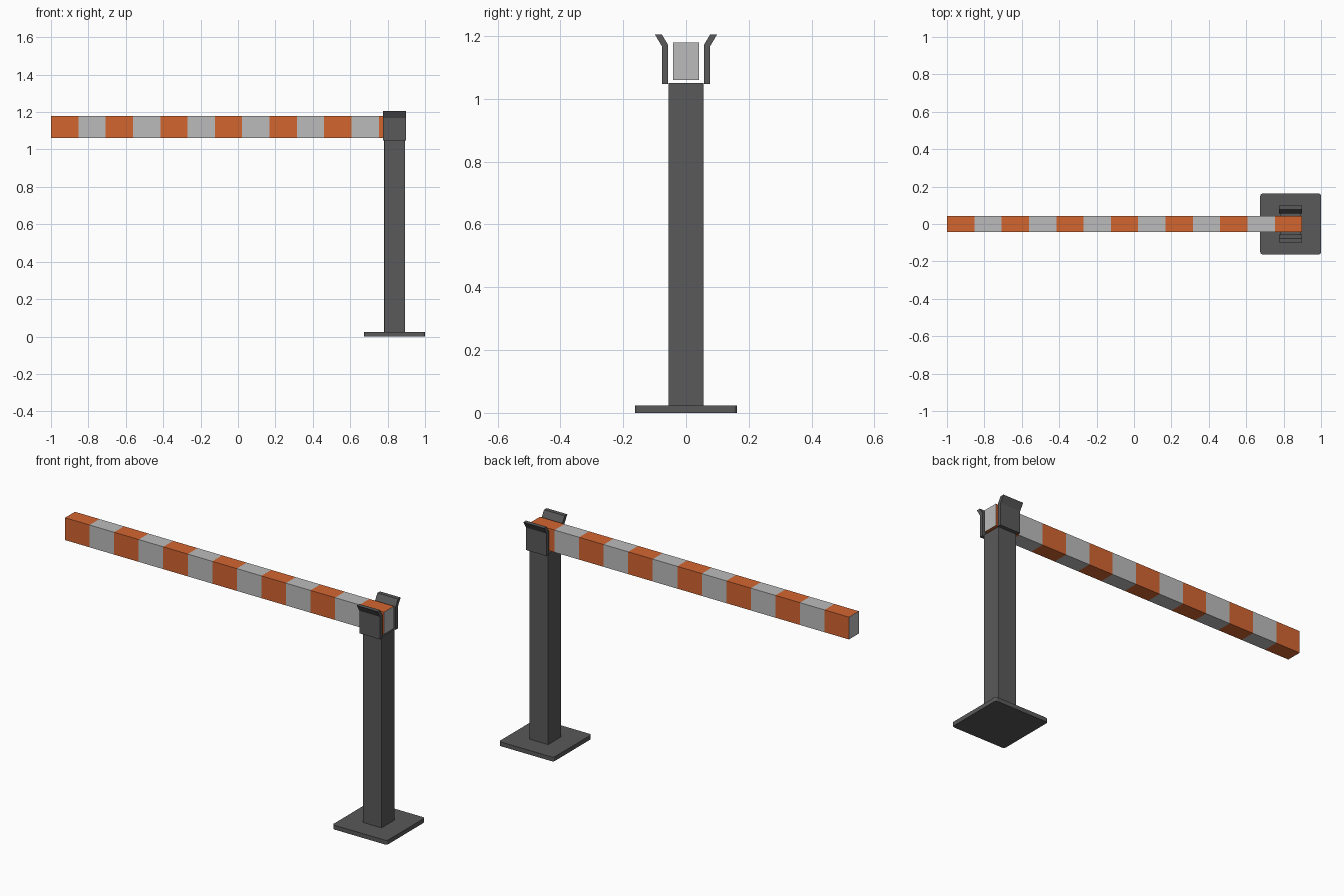
import bpy, bmesh
from mathutils import Vector

if "Cube" in bpy.data.objects:
    bpy.data.objects.remove(bpy.data.objects["Cube"])


def material(name, rgb):
    m = bpy.data.materials.new(name)
    m.diffuse_color = (*rgb, 1)
    m.use_nodes = True
    m.node_tree.nodes["Principled BSDF"].inputs["Base Color"].default_value = m.diffuse_color
    return m


ORANGE = material("orange", (0.65, 0.13, 0.03))
LIGHT = material("light_grey", (0.5, 0.5, 0.5))
DARK = material("dark_grey", (0.1, 0.1, 0.1))


def add_object(name, bm, *mats):
    bmesh.ops.recalc_face_normals(bm, faces=bm.faces)
    mesh = bpy.data.meshes.new(name)
    bm.to_mesh(mesh)
    bm.free()
    for m in mats:
        mesh.materials.append(m)
    obj = bpy.data.objects.new(name, mesh)
    bpy.context.collection.objects.link(obj)
    return obj


def extrude_profile(name, points, offset, mat):
    bm = bmesh.new()
    face = bm.faces.new([bm.verts.new(p) for p in points])
    ext = bmesh.ops.extrude_face_region(bm, geom=[face], use_keep_orig=True)
    verts = [g for g in ext["geom"] if isinstance(g, bmesh.types.BMVert)]
    bmesh.ops.translate(bm, verts=verts, vec=Vector(offset))
    return add_object(name, bm, mat)


def column(name, half, z0, z1, radius, segments):
    # square column with rounded upright edges
    x, h = POST_X, half
    pts = [(x - h, -h, z0), (x + h, -h, z0), (x + h, h, z0), (x - h, h, z0)]
    obj = extrude_profile(name, pts, (0, 0, z1 - z0), DARK)
    bm = bmesh.new()
    bm.from_mesh(obj.data)
    upright = [e for e in bm.edges
               if abs(e.verts[0].co.z - e.verts[1].co.z) > 1e-4]
    bmesh.ops.bevel(bm, geom=upright, offset=radius, segments=segments,
                    profile=0.5, affect='EDGES')
    bm.to_mesh(obj.data)
    bm.free()
    return obj


POST_X = 0.8375

# Base plate and post
column("base_plate", 0.1625, 0, 0.023, 0.012, 3)
column("post", 0.056, 0.023, 1.05, 0.003, 2)

# Cradle cheeks: upright plates with flared lips, one on each side
cheek = [(0.057, 1.047), (0.057, 1.172), (0.077, 1.205),
         (0.099, 1.205), (0.077, 1.168), (0.077, 1.047)]
for side, label in ((-1, "front"), (1, "back")):
    extrude_profile(label + "_cradle_cheek",
                    [(POST_X - 0.0615, side * y, z) for y, z in cheek],
                    (0.123, 0, 0), DARK)

# Striped boom: cross-section rings joined by bands of alternating colour
STRIPES, X0, X1 = 13, -1.0, 0.899
bm = bmesh.new()
section = [(-0.042, 1.06), (0.042, 1.06), (0.042, 1.18), (-0.042, 1.18)]
rings = [[bm.verts.new((X0 + (X1 - X0) * i / STRIPES, y, z)) for y, z in section]
         for i in range(STRIPES + 1)]
for i, (a, b) in enumerate(zip(rings, rings[1:])):
    for k in range(4):
        n = (k + 1) % 4
        bm.faces.new((a[k], a[n], b[n], b[k])).material_index = i % 2
# Light end caps
for ring in (rings[0], rings[-1]):
    bm.faces.new(ring).material_index = 1
add_object("striped_boom", bm, ORANGE, LIGHT)
